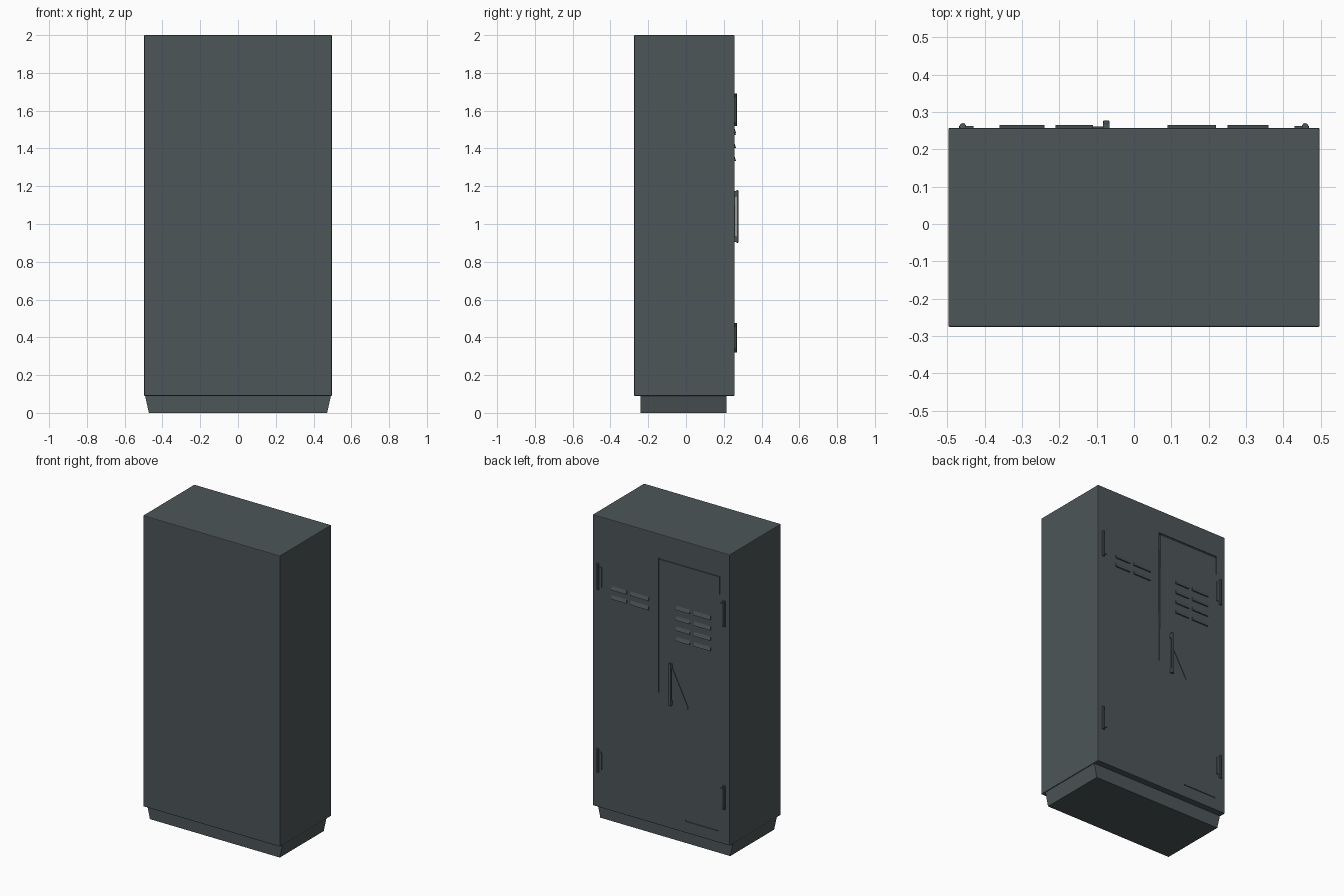
import bpy, bmesh, math

if "Cube" in bpy.data.objects:
    bpy.data.objects.remove(bpy.data.objects["Cube"])

steel = bpy.data.materials.new("dark slate steel")
steel.diffuse_color = (0.075, 0.093, 0.098, 1)
steel.use_nodes = True
steel.node_tree.nodes["Principled BSDF"].inputs["Base Color"].default_value = steel.diffuse_color

FACE = 0.257   # y of the door face


def make(name, bm, bevel=0.0):
    bmesh.ops.recalc_face_normals(bm, faces=bm.faces)
    me = bpy.data.meshes.new(name)
    bm.to_mesh(me)
    bm.free()
    me.materials.append(steel)
    ob = bpy.data.objects.new(name, me)
    bpy.context.collection.objects.link(ob)
    if bevel:
        m = ob.modifiers.new("soft edges", "BEVEL")
        m.width, m.segments = bevel, 2
    return ob


def add_box(bm, x0, x1, y0, y1, z0, z1):
    v = bmesh.ops.create_cube(bm, size=1)["verts"]
    for p in v:
        p.co = (x1 if p.co.x > 0 else x0, y1 if p.co.y > 0 else y0, z1 if p.co.z > 0 else z0)
    return v


def box(name, *dims, bevel=0.0):
    bm = bmesh.new()
    add_box(bm, *dims)
    return make(name, bm, bevel)


def plate(name, pts, depth):
    """Thin plate on the door face from an (x, z) outline."""
    bm = bmesh.new()
    f = bm.faces.new([bm.verts.new((x, FACE - 0.003, z)) for x, z in pts])
    r = bmesh.ops.extrude_face_region(bm, geom=[f])
    for v in r["geom"]:
        if isinstance(v, bmesh.types.BMVert):
            v.co.y = FACE + depth
    return make(name, bm)


# cabinet body
body = box("cabinet_body", -0.497, 0.497, -0.275, FACE, 0.09, 2.0, bevel=0.004)

# tapered plinth, narrower at the floor
bm = bmesh.new()
for v in add_box(bm, -0.493, 0.493, -0.24, 0.215, 0.0, 0.095):
    if v.co.z < 0.05:
        v.co.x *= 0.957
make("plinth", bm)

# shallow door seams cut into the face
bm = bmesh.new()
add_box(bm, -0.43, 0.02, FACE - 0.006, FACE + 0.02, 1.835, 1.845)
add_box(bm, -0.42, -0.175, FACE - 0.005, FACE + 0.02, 0.165, 0.173)
for v in add_box(bm, 0.008, 0.02, FACE - 0.006, FACE + 0.02, 0.96, 1.8349):
    if v.co.z < 1 and v.co.x < 0.01:
        v.co.x = 0.016
add_box(bm, -0.43, -0.424, FACE - 0.005, FACE + 0.02, 1.72, 1.8349)
cutter = make("seam_cutter", bm)
cutter.hide_render = True
cutter.hide_viewport = True
mod = body.modifiers.new("seams", "BOOLEAN")
mod.object, mod.operation, mod.solver = cutter, "DIFFERENCE", "EXACT"

# hinges: leaf and pin, top and bottom of both doors
for s in (-1, 1):
    for label, z0, z1 in (("upper", 1.52, 1.69), ("lower", 0.32, 0.475)):
        side = "left" if s < 0 else "right"
        xs = sorted((s * 0.43, s * 0.468))
        box(f"{label}_{side}_hinge_leaf", *xs, FACE - 0.005, FACE + 0.005, z0 + 0.02, z1 - 0.02)
        bm = bmesh.new()
        bmesh.ops.create_cone(bm, cap_ends=True, segments=10, radius1=0.009, radius2=0.009, depth=z1 - z0)
        bmesh.ops.translate(bm, verts=bm.verts, vec=(s * 0.458, FACE + 0.004, (z0 + z1) / 2))
        make(f"{label}_{side}_hinge_pin", bm)


# vent louvres: wedges that lean out towards their lower edge
def louvre(name, x0, x1, z):
    bm = bmesh.new()
    for v in add_box(bm, x0, x1, FACE - 0.004, FACE + 0.008, z - 0.012, z + 0.012):
        if v.co.z > z and v.co.y > FACE:
            v.co.y = FACE
    make(name, bm)


for i in range(4):
    z = 1.55 - 0.068 * i
    louvre(f"left_vent_outer_{i}", -0.36, -0.24, z)
    louvre(f"left_vent_inner_{i}", -0.21, -0.11, z)
for i in range(2):
    z = 1.555 - 0.06 * i
    louvre(f"right_vent_outer_{i}", 0.25, 0.36, z)
    louvre(f"right_vent_inner_{i}", 0.09, 0.22, z)

# pull handle: upright bar on two feet
box("handle_bar", -0.083, -0.065, 0.267, 0.277, 0.90, 1.18, bevel=0.003)
for label, z in (("bottom", 0.905), ("top", 1.145)):
    box(f"handle_{label}_foot", -0.083, -0.065, 0.25, 0.27, z, z + 0.03)

# slanted crease beside the handle
plate("slanted_crease", [(-0.082, 1.15), (-0.078, 1.10), (-0.19, 0.905), (-0.198, 0.915)], 0.004)
